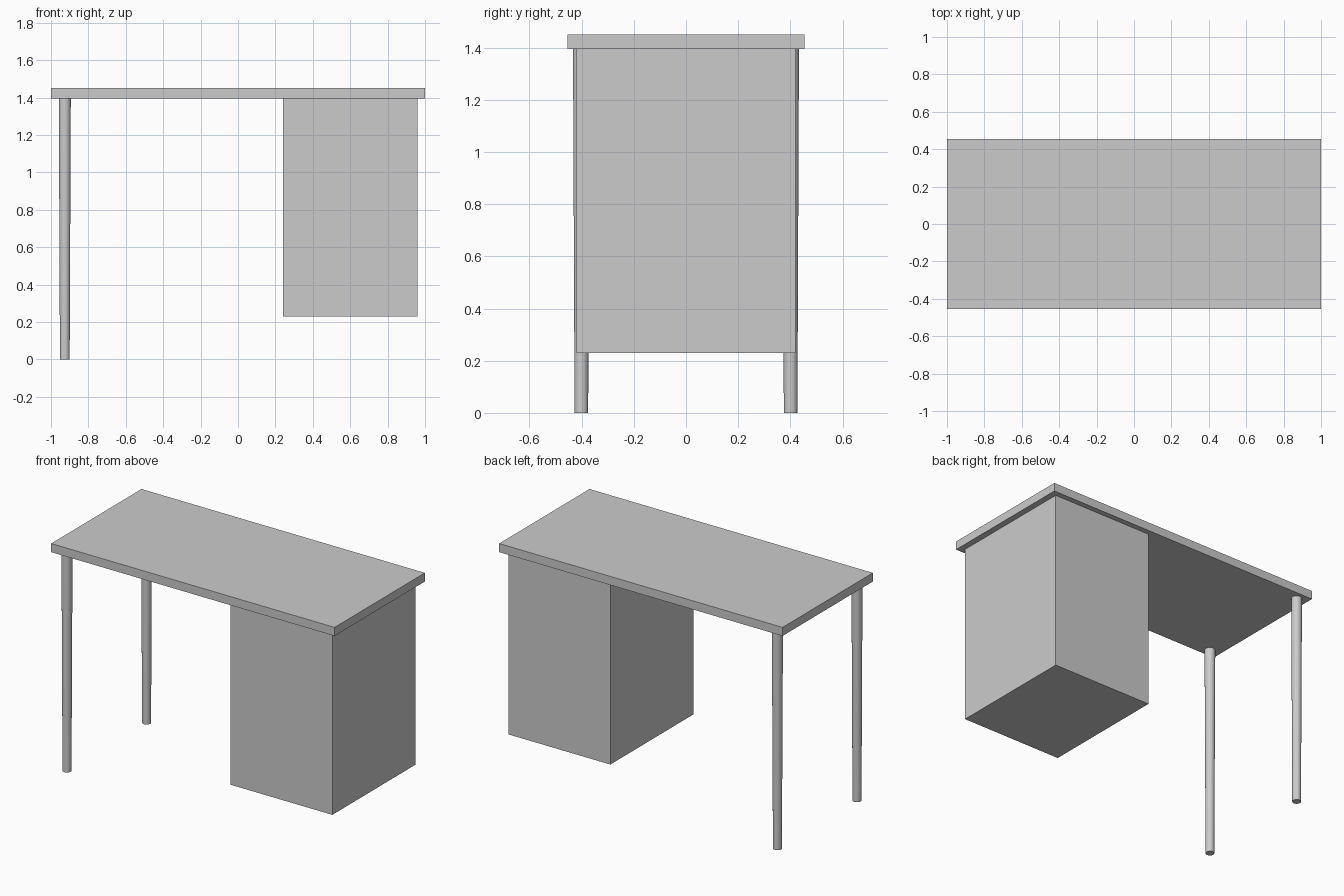
import bpy

cube = bpy.data.objects.get("Cube")
if cube:
    bpy.data.objects.remove(cube, do_unlink=True)

# One plain grey for the whole desk
grey = bpy.data.materials.new("light_grey")
grey.use_nodes = True
colour = (0.6, 0.6, 0.6, 1)
grey.diffuse_color = colour
grey.node_tree.nodes["Principled BSDF"].inputs["Base Color"].default_value = colour


def finish(name):
    ob = bpy.context.object
    ob.name = ob.data.name = name
    ob.data.materials.append(grey)
    return ob


def box(name, low, high):
    centre = [(a + b) / 2 for a, b in zip(low, high)]
    bpy.ops.mesh.primitive_cube_add(size=1, location=centre)
    ob = finish(name)
    ob.scale = [b - a for a, b in zip(low, high)]
    bpy.ops.object.transform_apply(location=False, rotation=False, scale=True)
    return ob


TOP_Z = 1.395

# Desktop slab and hanging cabinet
box("desktop", (-1, -0.455, TOP_Z), (1, 0.455, 1.45))
box("cabinet", (0.24, -0.42, 0.23), (0.96, 0.42, TOP_Z))

# Tapered round legs on the right-hand side
for name, side in (("front_leg", -1), ("back_leg", 1)):
    bpy.ops.mesh.primitive_cone_add(vertices=32, radius1=0.026, radius2=0.032, depth=TOP_Z,
                                    location=(-0.926, side * 0.401, TOP_Z / 2))
    finish(name)
    bpy.ops.object.shade_smooth_by_angle()
